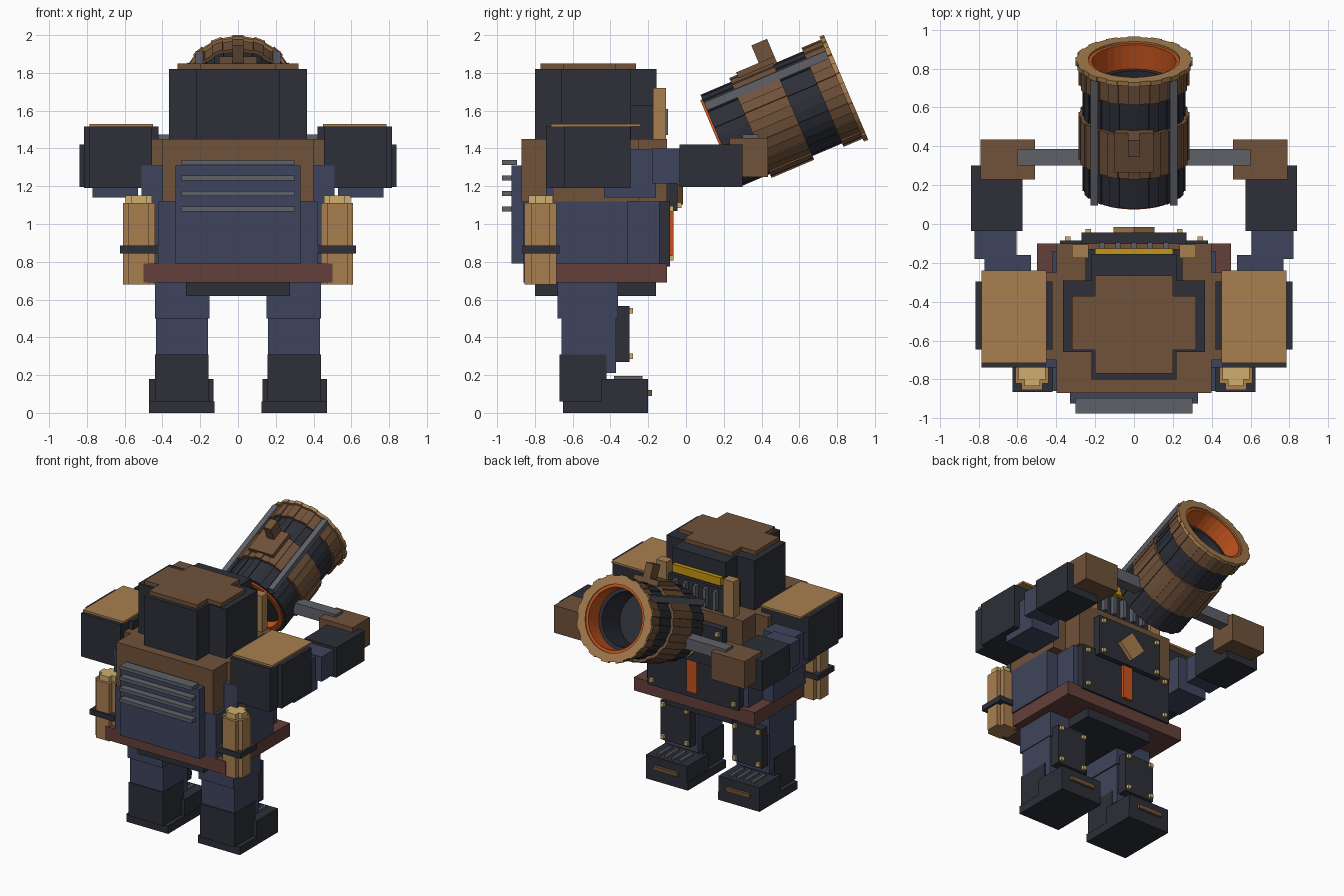
import bpy, bmesh, math
from mathutils import Matrix, Vector

default = bpy.data.objects.get("Cube")
if default:
    bpy.data.objects.remove(default)


def material(name, r, g, b):
    """Flat material from an 8-bit screen colour, stored as linear values."""
    linear = [((c / 255 + .055) / 1.055) ** 2.4 for c in (r, g, b)] + [1]
    mat = bpy.data.materials.new(name)
    mat.use_nodes = True
    mat.diffuse_color = linear
    shader = mat.node_tree.nodes["Principled BSDF"]
    shader.inputs["Base Color"].default_value = linear
    shader.inputs["Roughness"].default_value = .8
    return mat


DARK = material("dark iron", 45, 47, 56)
BLUE = material("navy cloth", 62, 68, 92)
BROWN = material("brown leather", 112, 82, 58)
TAN = material("tan bronze", 168, 127, 80)
PALE = material("pale brass", 206, 175, 112)
MAROON = material("maroon belt", 100, 64, 58)
GREY = material("grey steel", 95, 97, 105)
ORANGE = material("glowing orange", 196, 84, 30)
YELLOW = material("yellow visor", 198, 150, 16)


def add_box(bm, x, y, z, matrix=Matrix()):
    low, high = Vector((x[0], y[0], z[0])), Vector((x[1], y[1], z[1]))
    size = Matrix.Diagonal((*(high - low), 1))
    bmesh.ops.create_cube(bm, size=1, matrix=matrix @ Matrix.Translation((low + high) / 2) @ size)


def finish(name, mat, bm):
    bmesh.ops.recalc_face_normals(bm, faces=bm.faces)
    mesh = bpy.data.meshes.new(name)
    bm.to_mesh(mesh)
    bm.free()
    mesh.materials.append(mat)
    obj = bpy.data.objects.new(name, mesh)
    bpy.context.collection.objects.link(obj)
    return obj


def box(name, mat, x, y, z, matrix=Matrix()):
    bm = bmesh.new()
    add_box(bm, x, y, z, matrix)
    return finish(name, mat, bm)


def pair(name, mat, x, y, z, matrix=Matrix()):
    """The same box on the left (+x) and on the right (-x)."""
    box("left_" + name, mat, x, y, z, matrix)
    box("right_" + name, mat, (-x[1], -x[0]), y, z, matrix)


def rivets(name, xs, y, zs, r=.014):
    bm = bmesh.new()
    for x in xs:
        for z in zs:
            add_box(bm, (x - r, x + r), y, (z - r, z + r))
    finish(name, PALE, bm)


# Feet and boots
pair("sole", DARK, x=(.125, .47), y=(-.65, -.2), z=(0, .06))
pair("toe_cap", DARK, x=(.13, .47), y=(-.45, -.2), z=(.06, .18))
pair("boot", DARK, x=(.155, .44), y=(-.67, -.42), z=(.06, .31))
pair("toe_strip", BROWN, x=(.2, .4), y=(-.2, -.18), z=(.09, .12))
for i in range(4):
    cx = .21 + i * .06
    pair(f"toe_rib_{i}", GREY, x=(cx - .01, cx + .01), y=(-.38, -.23), z=(.18, .195))

# Legs with shin plates
pair("lower_leg", BLUE, x=(.16, .435), y=(-.66, -.37), z=(.21, .5))
pair("upper_leg", BLUE, x=(.15, .44), y=(-.68, -.36), z=(.5, .7))
pair("shin_plate", DARK, x=(.175, .42), y=(-.37, -.3), z=(.27, .565))
for side, sign in (("left", 1), ("right", -1)):
    rivets(side + "_shin_rivets", (.2 * sign, .395 * sign), (-.3, -.28), (.3, .54))

# Hips, belt and torso
box("hips", DARK, x=(-.275, .275), y=(-.8, -.16), z=(.62, .7))
box("belt", MAROON, x=(-.5, .5), y=(-.86, -.1), z=(.69, .79))
box("torso_sides", BLUE, x=(-.51, .51), y=(-.74, -.31), z=(.79, 1.12))
box("torso_core", BLUE, x=(-.42, .42), y=(-.86, -.14), z=(.79, 1.12))
box("torso_front", BLUE, x=(-.51, .51), y=(-.74, -.7), z=(1.12, 1.31))
box("chest_core", BROWN, x=(-.4, .4), y=(-.87, -.1), z=(1.12, 1.45))
box("chest_sides", BROWN, x=(-.505, .505), y=(-.7, -.25), z=(1.12, 1.45))

# Armour plates on the chest
box("belly_plate", DARK, x=(-.38, .38), y=(-.15, -.085), z=(.775, 1.12))
box("chest_plate", DARK, x=(-.27, .27), y=(-.1, -.045), z=(1.07, 1.37))
box("belly_light", ORANGE, x=(-.04, .04), y=(-.085, -.065), z=(.82, 1.07))
rivets("belly_rivets", (-.34, .34), (-.085, -.065), (.82, 1.08))
rivets("chest_rivets", (-.235, .235), (-.045, -.025), (1.1, 1.33))
diamond = Matrix.Translation((0, 0, 1.21)) @ Matrix.Rotation(math.radians(45), 4, 'Y')
box("chest_diamond", TAN, x=(-.075, .075), y=(-.045, -.015), z=(-.075, .075), matrix=diamond)

# Head, cap, visor and mouth grille
box("head_wide", DARK, x=(-.365, .365), y=(-.66, -.29), z=(1.45, 1.82))
box("head_deep", DARK, x=(-.22, .22), y=(-.8, -.155), z=(1.45, 1.82))
box("cap_wide", BROWN, x=(-.32, .32), y=(-.65, -.37), z=(1.82, 1.85))
box("cap_deep", BROWN, x=(-.2, .2), y=(-.77, -.265), z=(1.82, 1.85))
box("visor", YELLOW, x=(-.2, .2), y=(-.16, -.125), z=(1.65, 1.71))
box("mask", DARK, x=(-.25, .25), y=(-.29, -.13), z=(1.42, 1.63))
pair("cheek_post", TAN, x=(.235, .32), y=(-.175, -.105), z=(1.41, 1.72))
for i in range(5):
    cx = (i - 2) * .083
    box(f"grille_rib_{i}", GREY, x=(cx - .013, cx + .013), y=(-.14, -.095), z=(1.47, 1.61))

# Backpack with vent bars
box("backpack", BLUE, x=(-.33, .33), y=(-.925, -.85), z=(.79, 1.31))
for i in range(4):
    z = 1.08 + i * .082
    box(f"vent_bar_{i}", GREY, x=(-.3, .3), y=(-.975, -.895), z=(z - .013, z + .013))

# Side canisters
pair("canister_wide", TAN, x=(.44, .61), y=(-.82, -.72), z=(.68, 1.11))
pair("canister_deep", TAN, x=(.47, .58), y=(-.855, -.685), z=(.68, 1.11))
pair("canister_lid_wide", PALE, x=(.455, .595), y=(-.8, -.74), z=(1.11, 1.15))
pair("canister_lid_deep", PALE, x=(.485, .565), y=(-.835, -.705), z=(1.11, 1.15))
pair("canister_strap", DARK, x=(.42, .625), y=(-.865, -.67), z=(.845, .885))

# Shoulders and arms
pair("pauldron_wide", DARK, x=(.42, .815), y=(-.645, -.295), z=(1.19, 1.515))
pair("pauldron_deep", DARK, x=(.455, .785), y=(-.74, -.3), z=(1.19, 1.515))
pair("pauldron_cap", TAN, x=(.45, .785), y=(-.715, -.24), z=(1.515, 1.53))
pair("upper_arm", BLUE, x=(.53, .77), y=(-.435, -.16), z=(1.14, 1.395))
pair("elbow", BLUE, x=(.605, .82), y=(-.18, -.03), z=(1.215, 1.4))
pair("forearm", DARK, x=(.575, .84), y=(-.035, .3), z=(1.195, 1.42))
pair("hand", BROWN, x=(.51, .79), y=(.23, .435), z=(1.25, 1.455))
pair("cannon_grip", GREY, x=(.2, .6), y=(.3, .385), z=(1.39, 1.475))

# Cannon frame: local y runs along the barrel from breech to muzzle
TILT = Matrix.Translation((0, .18, 1.44)) @ Matrix.Rotation(math.radians(23), 4, 'X')
STAVES = 32


def stave_ring(name, mat, y, inner, outer, step=0):
    """Barrel section made of flat staves, every other one raised by step."""
    bm = bmesh.new()
    for i in range(STAVES):
        spin = Matrix.Rotation(math.tau * i / STAVES, 4, 'Y')
        top = outer - step * (i % 2)
        half = math.tan(math.pi / STAVES) * outer
        add_box(bm, (-half, half), y, (inner, top), TILT @ spin)
    finish(name, mat, bm)


stave_ring("breech_section", DARK, (0, .18), .235, .265, .006)
stave_ring("middle_band", BROWN, (.175, .42), .235, .287, .008)
stave_ring("front_section", DARK, (.42, .6), .235, .265, .006)
stave_ring("front_band", BROWN, (.59, .7), .235, .285, .008)
stave_ring("muzzle_rim", TAN, (.7, .725), .235, .302, .008)
stave_ring("breech_glow", ORANGE, (-.012, .06), .205, .24)
stave_ring("muzzle_glow", ORANGE, (.58, .715), .215, .24)
stave_ring("inner_barrel", DARK, (.06, .58), .19, .24)

# Plug that closes the bore
bm = bmesh.new()
bmesh.ops.create_cone(bm, cap_ends=True, segments=STAVES, radius1=.21, radius2=.21, depth=.3,
                      matrix=TILT @ Matrix.Translation((0, .2, 0)) @ Matrix.Rotation(math.pi / 2, 4, 'X'))
finish("bore_plug", DARK, bm)

# Rails and sight on top of the barrel
pair("barrel_rail", GREY, x=(.185, .225), y=(0, .7), z=(.175, .22), matrix=TILT)
box("sight_base", BROWN, x=(-.1, .1), y=(.22, .44), z=(.26, .3), matrix=TILT)
box("sight_post", BROWN, x=(-.03, .03), y=(.35, .44), z=(.26, .4), matrix=TILT)
